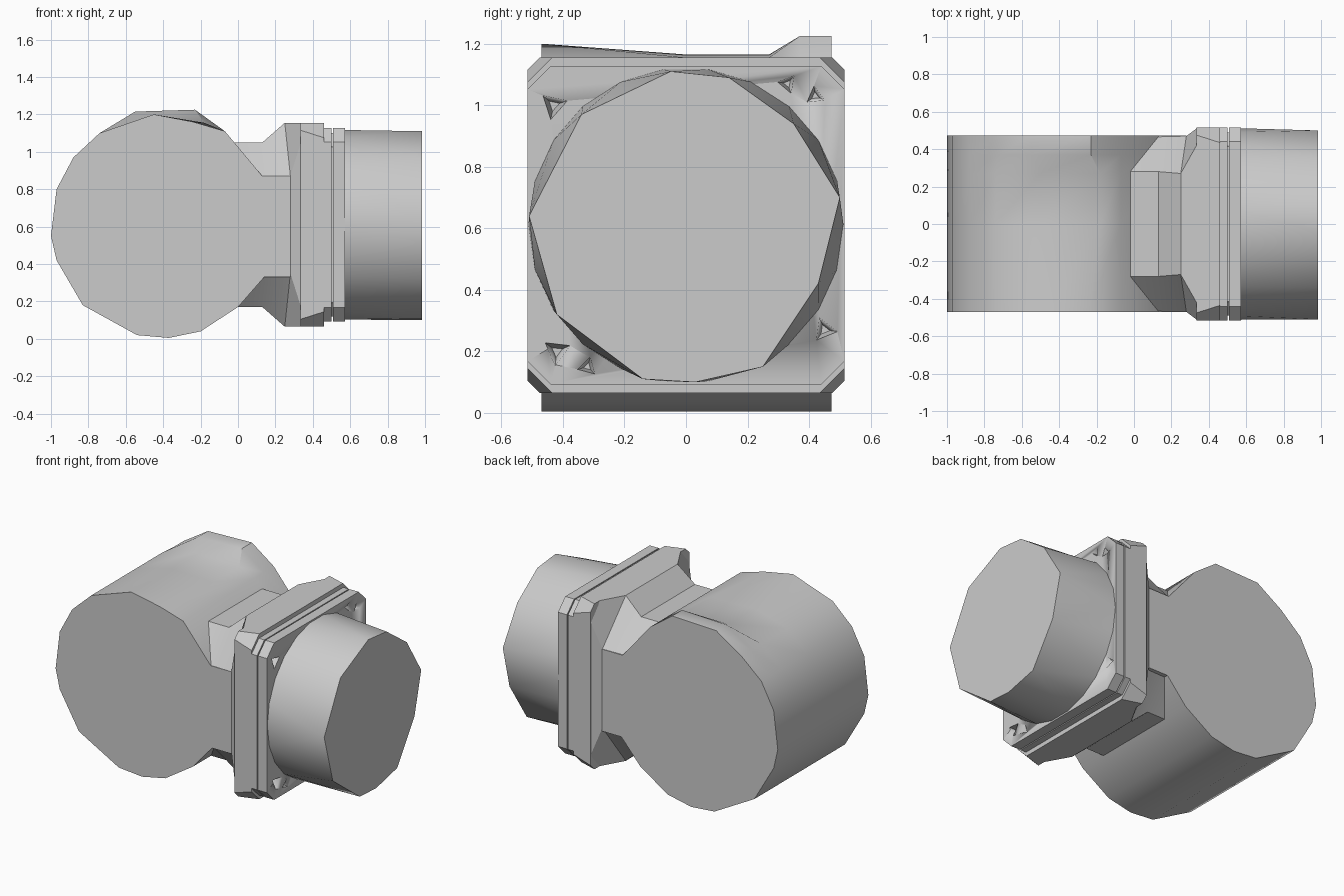
import bpy, bmesh, math
from mathutils import Vector, Matrix

if "Cube" in bpy.data.objects:
    bpy.data.objects.remove(bpy.data.objects["Cube"])

grey = bpy.data.materials.new("plain grey")
grey.use_nodes = True
grey.diffuse_color = (0.6, 0.6, 0.6, 1)
grey.node_tree.nodes["Principled BSDF"].inputs["Base Color"].default_value = (0.6, 0.6, 0.6, 1)


def finish(name, bm, angle=35):
    bmesh.ops.recalc_face_normals(bm, faces=bm.faces)
    mesh = bpy.data.meshes.new(name)
    bm.to_mesh(mesh)
    bm.free()
    mesh.materials.append(grey)
    obj = bpy.data.objects.new(name, mesh)
    bpy.context.collection.objects.link(obj)
    bpy.ops.object.select_all(action='DESELECT')
    obj.select_set(True)
    bpy.context.view_layer.objects.active = obj
    bpy.ops.object.shade_smooth_by_angle(angle=math.radians(angle))
    return obj


def loft(name, rings, angle=35):
    """Skin a row of equal-length rings and cap both ends."""
    bm = bmesh.new()
    rows = [[bm.verts.new(p) for p in ring] for ring in rings]
    n = len(rows[0])
    for a, b in zip(rows, rows[1:]):
        for i in range(n):
            j = (i + 1) % n
            bm.faces.new((a[i], a[j], b[j], b[i]))
    bm.faces.new(rows[0])
    bm.faces.new(rows[-1])
    return finish(name, bm, angle)


def octagon(side_x, top_x, hy, hz, cy, cz, mid=0.61):
    """Eight corners: four on the y sides, four on the top and bottom."""
    upper = [(side_x, hy, cz), (top_x, cy, hz), (top_x, -cy, hz), (side_x, -hy, cz)]
    lower = [(x, -y, -z) for x, y, z in upper]
    return [(x, y, mid + z) for x, y, z in upper + lower]


# Body: drum lying along y, its side flats running into the neck
drum = [(-1, .55), (-.97, .8), (-.88, .97), (-.74, 1.1), (-.45, 1.2), (-.24, 1.16),
        (-.07, 1.11), (.13, .87), (.28, .87), (.28, .33), (.14, .33), (0, .17),
        (-.2, .04), (-.37, .005), (-.54, .02), (-.83, .18), (-.97, .42)]
raised = {3: (-.73, 1.1), 4: (-.55, 1.215), 5: (-.23, 1.225)}
middle = {4: (-.5, 1.165), 5: (-.18, 1.155)}
section = lambda y, swap: [(swap.get(i, p)[0], y, swap.get(i, p)[1]) for i, p in enumerate(drum)]
loft("body", [section(-.47, {}), section(0, middle), section(.27, middle),
              section(.37, raised), section(.473, raised)])

# Neck: octagonal throat flaring out to the flange
loft("neck", [octagon(-.1, -.1, .466, .44, .28, .26),
              octagon(.13, .13, .466, .44, .28, .26),
              octagon(.28, .25, .47, .545, .27, .26),
              octagon(.34, .34, .515, .545, .43, .45)], 20)

# Flange: stepped square plate with cut corners and a narrow seam
plate = [(.335, .515, .545, .04), (.46, .515, .545, .08), (.46, .515, .517, .075),
         (.5, .515, .517, .075), (.5, .49, .49, .075), (.507, .49, .49, .075),
         (.507, .515, .517, .075), (.572, .515, .517, .075)]
flange = loft("flange", [octagon(x, x, hy, hz, hy - c, hz - c) for x, hy, hz, c in plate], 20)

# Bolt pits: small three-sided hollows near the flange corners
pits = bmesh.new()
for y, z, r in [(-.43, 1.0, .05), (.42, 1.03, .035), (.33, 1.07, .035),
                (.45, .27, .045), (-.42, .2, .05), (-.32, .15, .035)]:
    spin = Matrix.Rotation(math.pi / 2, 4, 'Y') @ Matrix.Rotation(y * 9, 4, 'Z')
    bmesh.ops.create_cone(pits, segments=3, radius1=r * .4, radius2=r, depth=.08, cap_ends=True,
                          matrix=Matrix.Translation((.54, y, z)) @ spin)
cutter = finish("pit_cutter", pits)
cutter.hide_render = True
cut = flange.modifiers.new("pits", 'BOOLEAN')
cut.operation = 'DIFFERENCE'
cut.object = cutter
bpy.context.view_layer.objects.active = flange
bpy.ops.object.modifier_apply(modifier=cut.name)
bpy.data.objects.remove(cutter)

# Barrel: faceted tube with a six-sided mouth narrowing to a round floor
outer = [(-.51, .64), (-.34, .97), (-.05, 1.11), (.14, 1.09), (.35, .94), (.5, .7),
         (.43, .42), (.25, .15), (.03, .1), (-.14, .11), (-.42, .32)]
mouth = [(-.2, .91), (.32, .89), (.42, .52), (.23, .26), (-.26, .29), (-.4, .57)]


def circle(x, r, n):
    return [(x, -r * math.cos(2 * math.pi * i / n), .61 + r * math.sin(2 * math.pi * i / n))
            for i in range(n)]


bm = bmesh.new()


def loop(points):
    verts = [bm.verts.new(p) for p in points]
    return [bm.edges.new((v, verts[(i + 1) % len(verts)])) for i, v in enumerate(verts)]


loops = [loop(circle(.56, .512, 22)), loop([(.985, y, z) for y, z in outer]),
         loop([(.985, y, z) for y, z in mouth]), loop(circle(.78, .3, 12)),
         loop(circle(.66, .21, 12))]
for a, b in zip(loops, loops[1:]):
    bmesh.ops.bridge_loops(bm, edges=a + b)
bmesh.ops.contextual_create(bm, geom=loops[-1])
finish("barrel", bm)

# Lugs: small wedges around the inside of the barrel
lugs = bmesh.new()
for i in range(7):
    a = 2 * math.pi * (i + .25) / 7
    place = (Matrix.Translation((.74, .27 * math.cos(a), .61 + .27 * math.sin(a)))
             @ Matrix.Rotation(a, 4, 'X'))
    bmesh.ops.create_cone(lugs, segments=3, radius1=.05, radius2=.02, depth=.1, cap_ends=True,
                          matrix=place @ Matrix.Rotation(math.pi / 2, 4, 'Y'))
finish("lugs", lugs)
